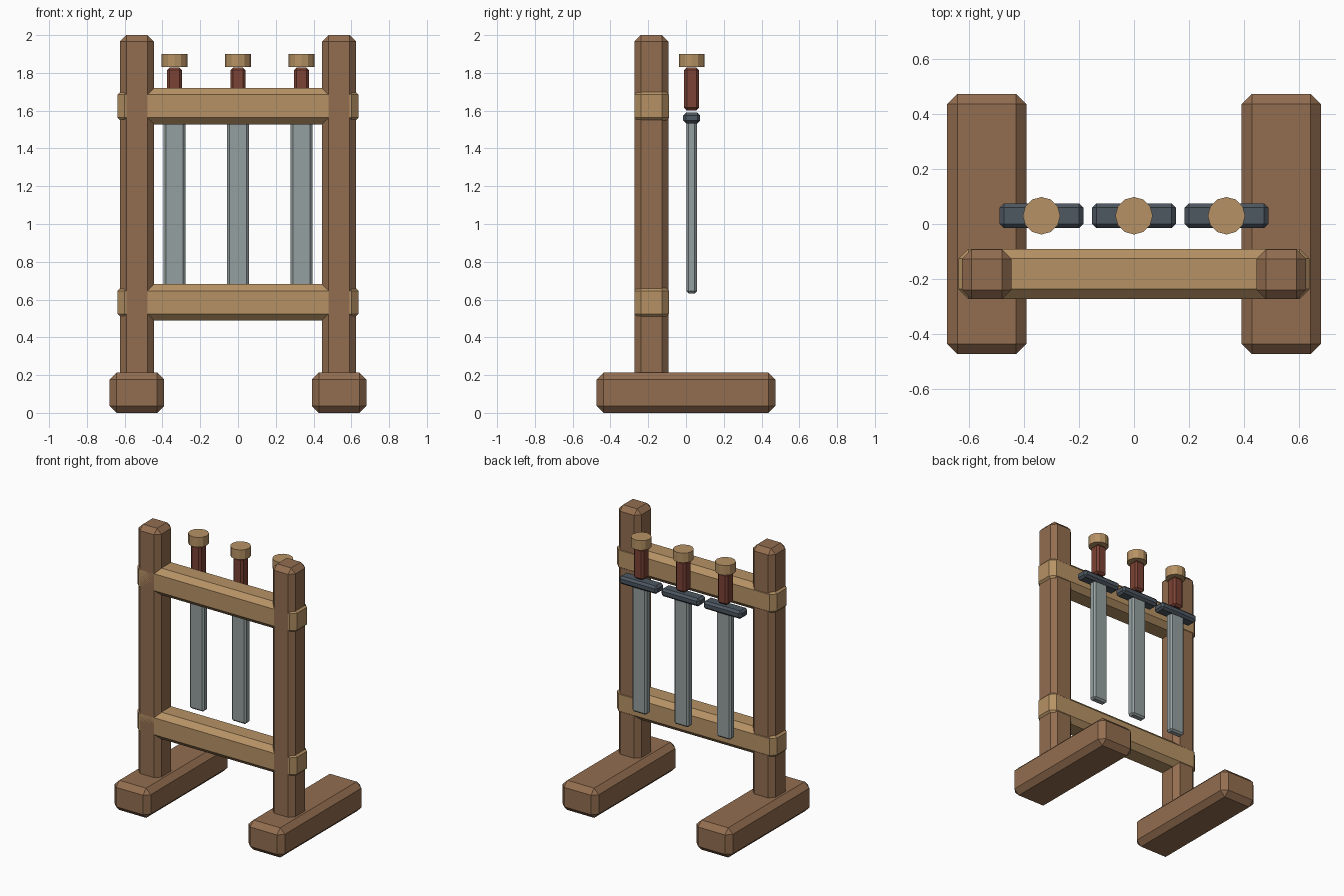
import bpy, bmesh
from mathutils import Vector

if "Cube" in bpy.data.objects:
    bpy.data.objects.remove(bpy.data.objects["Cube"])


def material(name, rgb):
    m = bpy.data.materials.new(name)
    m.diffuse_color = (*rgb, 1)
    m.use_nodes = True
    m.node_tree.nodes["Principled BSDF"].inputs["Base Color"].default_value = m.diffuse_color
    return m


DARK = material("dark_wood", (0.29, 0.155, 0.08))
LIGHT = material("light_wood", (0.47, 0.29, 0.13))
STEEL = material("steel", (0.30, 0.35, 0.35))
IRON = material("dark_iron", (0.075, 0.095, 0.12))
LEATHER = material("red_leather", (0.20, 0.055, 0.035))


def finish(bm, name, mat):
    me = bpy.data.meshes.new(name)
    bm.to_mesh(me)
    bm.free()
    me.materials.append(mat)
    ob = bpy.data.objects.new(name, me)
    bpy.context.collection.objects.link(ob)
    return ob


def block(name, mat, lo, hi, bevel):
    """Chamfered box between two corners."""
    lo, hi = Vector(lo), Vector(hi)
    bm = bmesh.new()
    bmesh.ops.create_cube(bm, size=1)
    bmesh.ops.scale(bm, vec=hi - lo, verts=bm.verts)
    bmesh.ops.translate(bm, vec=(lo + hi) / 2, verts=bm.verts)
    bmesh.ops.bevel(bm, geom=bm.edges[:], offset=bevel, segments=1,
                    affect='EDGES', profile=0.5)
    return finish(bm, name, mat)


def disc(name, mat, centre, radius, height, sides):
    bm = bmesh.new()
    bmesh.ops.create_cone(bm, cap_ends=True, segments=sides, radius1=radius,
                          radius2=radius, depth=height)
    bmesh.ops.translate(bm, vec=centre, verts=bm.verts)
    return finish(bm, name, mat)


# Feet and upright posts
for side, cx in (("left", -0.535), ("right", 0.535)):
    block(side + "_foot", DARK, (cx - 0.144, -0.473, 0), (cx + 0.144, 0.473, 0.214), 0.037)
    block(side + "_post", DARK, (cx - 0.09, -0.273, 0.14), (cx + 0.09, -0.093, 2.0), 0.034)

# Cross rails
for name, z in (("lower_rail", 0.585), ("upper_rail", 1.624)):
    block(name, LIGHT, (-0.638, -0.273, z - 0.097), (0.638, -0.09, z + 0.097), 0.036)

# Row of swords hanging point down
y = 0.03
for i, x in enumerate((-0.336, 0, 0.336), 1):
    tag = f"_{i}"
    block("blade" + tag, STEEL, (x - 0.058, y - 0.028, 0.632), (x + 0.058, y + 0.028, 1.55), 0.012)
    block("guard" + tag, IRON, (x - 0.152, y - 0.045, 1.533), (x + 0.152, y + 0.045, 1.59), 0.015)
    block("grip" + tag, LEATHER, (x - 0.04, y - 0.04, 1.602), (x + 0.04, y + 0.04, 1.828), 0.014)
    disc("pommel" + tag, LIGHT, (x, y, 1.865), 0.068, 0.07, 12)
